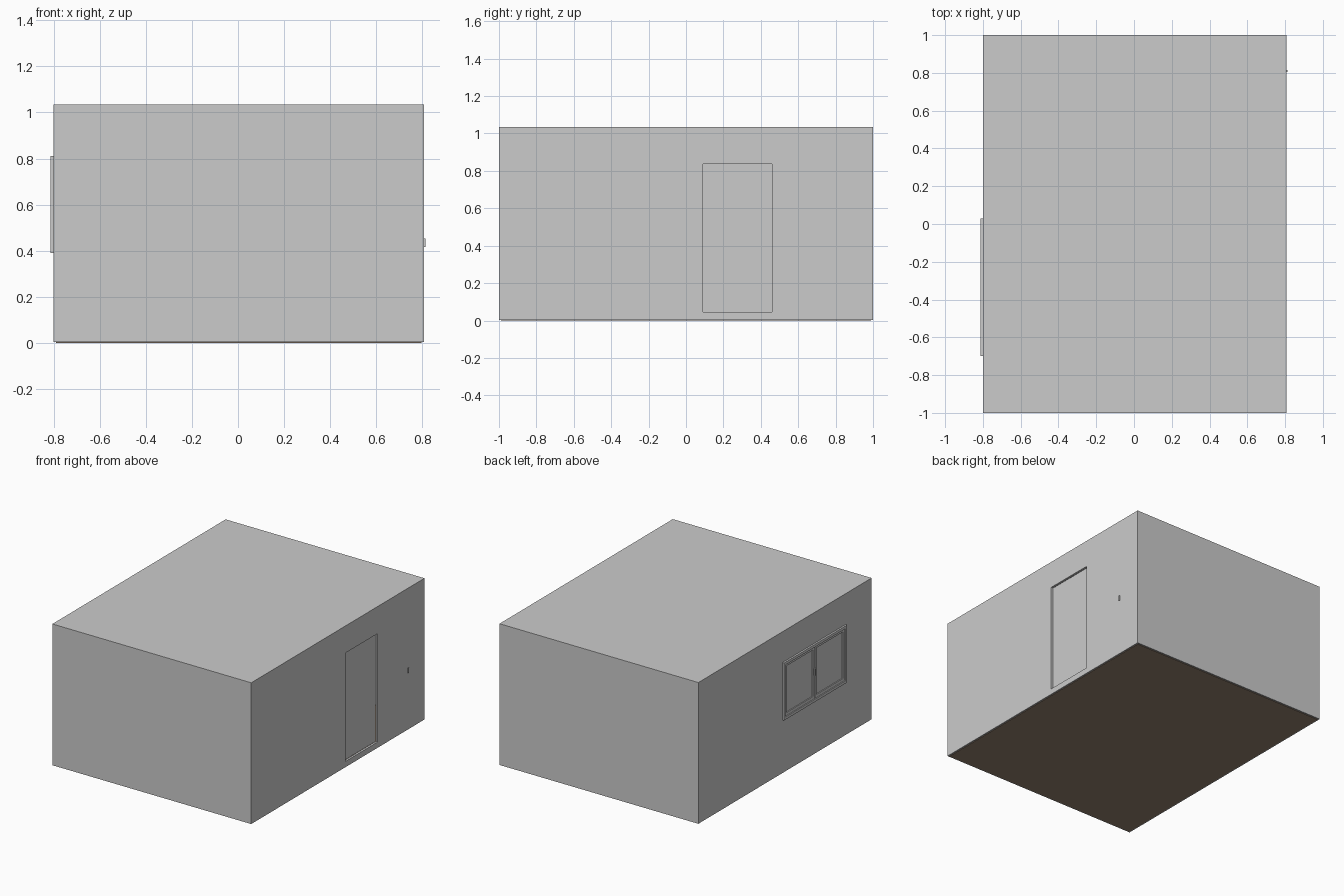
import bpy
from mathutils import Vector

if "Cube" in bpy.data.objects:
    bpy.data.objects.remove(bpy.data.objects["Cube"])


def box(name, lo, hi):
    """Axis-aligned box from two opposite corners."""
    lo, hi = Vector(lo), Vector(hi)
    bpy.ops.mesh.primitive_cube_add(size=1, location=(lo + hi) / 2)
    ob = bpy.context.object
    ob.name = name
    ob.scale = hi - lo
    bpy.ops.object.transform_apply(location=False, rotation=False, scale=True)
    return ob


def cut(target, name, lo, hi):
    """Subtract a hidden box from the target."""
    cutter = box(name, lo, hi)
    cutter.hide_render = True
    cutter.hide_set(True)
    cutter.display_type = 'WIRE'
    mod = target.modifiers.new(name, 'BOOLEAN')
    mod.operation = 'DIFFERENCE'
    mod.solver = 'EXACT'
    mod.object = cutter


X0, X1, TOP, T = -0.80, 0.807, 1.035, 0.015     # wall planes, height, thickness
DY0, DY1, DZ0, DZ1 = 0.09, 0.46, 0.045, 0.837   # door opening
WY0, WY1, WZ0, WZ1 = -0.70, 0.03, 0.39, 0.81    # window opening

# Thin-walled room shell, open at the bottom, with door and window openings
walls = box("walls_and_ceiling", (X0, -1, 0.003), (X1, 1, TOP))
cut(walls, "room_cutter", (X0 + T, -1 + T, -0.1), (X1 - T, 1 - T, TOP - T))
cut(walls, "door_cutter", (X1 - 0.05, DY0, DZ0), (X1 + 0.05, DY1, DZ1))
cut(walls, "window_cutter", (X0 - 0.05, WY0 + 0.005, WZ0 + 0.005),
    (X0 + 0.05, WY1 - 0.005, WZ1 - 0.005))

# Brown floor slab, slightly inset from the walls
floor = box("floor", (X0 + 0.01, -0.99, 0), (X1 - 0.01, 0.99, 0.012))
brown = bpy.data.materials.new("brown_floor")
brown.diffuse_color = (0.29, 0.215, 0.155, 1)
brown.use_nodes = True
brown.node_tree.nodes["Principled BSDF"].inputs["Base Color"].default_value = brown.diffuse_color
floor.data.materials.append(brown)

# Door panel set back in its opening
box("door", (X1 - 0.035, DY0, DZ0), (X1 - 0.016, DY1, DZ1))

# Small handle plate on the door-side wall
box("wall_handle", (X1 - 0.01, 0.805, 0.417), (0.813, 0.815, 0.454))


def frame(name, x, y, z, w, bottom):
    """Rectangular frame: two stiles between a head and a bottom rail."""
    box(name + "_head", (x[0], y[0], z[1] - w), (x[1], y[1], z[1]))
    box(name + "_bottom", (x[0], y[0], z[0]), (x[1], y[1], z[0] + bottom))
    for side, a in (("left", y[0]), ("right", y[1] - w)):
        box(name + "_" + side, (x[0], a, z[0] + bottom),
            (x[1], a + w, z[1] - w))


# Outer window frame stands slightly proud of the wall
frame("window_frame", (-0.813, X0 + 0.025), (WY0, WY1), (WZ0, WZ1), 0.02, 0.02)

# Two sashes, each with a pane, meeting in the middle
mid = (WY0 + WY1) / 2
for i, (a, b) in enumerate(((WY0 + 0.02, mid - 0.001), (mid + 0.001, WY1 - 0.02))):
    n = "sash_%d" % (i + 1)
    frame(n, (-0.806, X0 + 0.015), (a, b), (WZ0 + 0.02, WZ1 - 0.02), 0.018, 0.022)
    box(n + "_pane", (-0.799, a + 0.017, WZ0 + 0.041),
        (-0.793, b - 0.017, WZ1 - 0.037))

# Window latch
box("window_latch", (-0.812, mid - 0.006, 0.58), (-0.804, mid + 0.006, 0.63))
